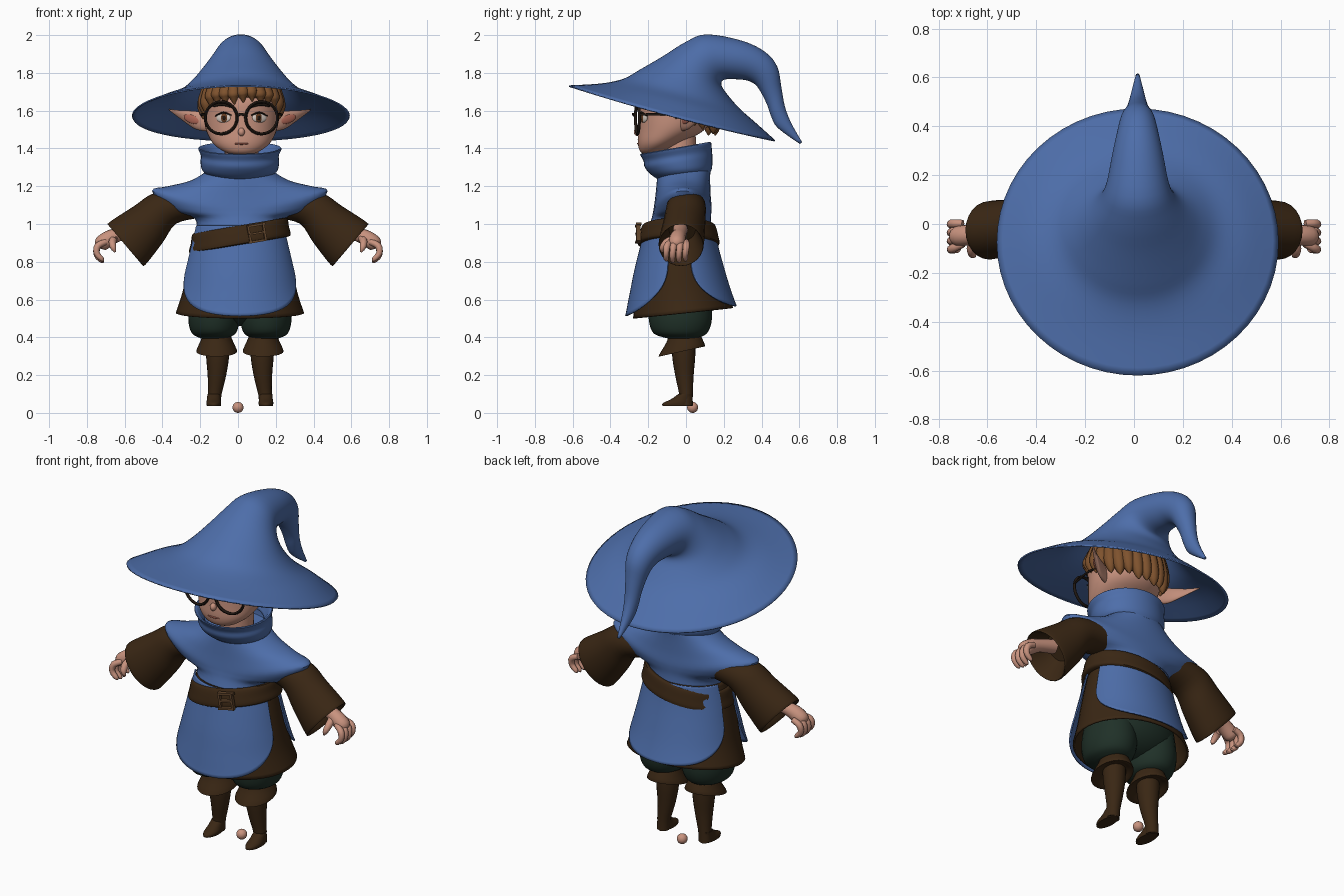
import bpy, bmesh, math, random
from mathutils import Vector, Matrix, Euler

if "Cube" in bpy.data.objects:
    bpy.data.objects.remove(bpy.data.objects["Cube"])
random.seed(3)
parts = []


def material(name, r, g, b):
    m = bpy.data.materials.new(name)
    m.use_nodes = True
    m.diffuse_color = (r, g, b, 1)
    node = m.node_tree.nodes["Principled BSDF"]
    node.inputs["Base Color"].default_value = (r, g, b, 1)
    node.inputs["Roughness"].default_value = 0.8
    return m


BLUE = material("blue cloth", .075, .155, .40)
BROWN = material("dark brown leather", .042, .02, .007)
GREEN = material("dark green cloth", .014, .03, .021)
SKIN = material("skin", .58, .29, .21)
HAIR = material("brown hair", .21, .085, .027)
DARK = material("glasses black", .015, .009, .006)
WHITE = material("eye white", .7, .62, .56)
IRIS = material("iris brown", .13, .045, .015)
LIP = material("lip pink", .42, .13, .09)
BRONZE = material("buckle bronze", .12, .06, .025)


def finish(bm, name, mat, x=0, thick=0):
    bmesh.ops.recalc_face_normals(bm, faces=bm.faces)
    me = bpy.data.meshes.new(name)
    bm.to_mesh(me)
    bm.free()
    me.materials.append(mat)
    ob = bpy.data.objects.new(name, me)
    ob.location.x = x
    bpy.context.collection.objects.link(ob)
    if thick:
        mod = ob.modifiers.new("thickness", "SOLIDIFY")
        mod.thickness, mod.offset = thick, 0
    parts.append(ob)
    return ob


def spline(rows, n):
    """Smooth in-between rows, Catmull-Rom."""
    out = []
    for i in range(len(rows) - 1):
        quad = [rows[max(0, min(len(rows) - 1, i + k))] for k in (-1, 0, 1, 2)]
        for j in range(n):
            t = j / n
            out.append([b + t / 2 * (c - a + t * (2 * a - 5 * b + 4 * c - d + t * (3 * (b - c) + d - a)))
                        for a, b, c, d in zip(*quad)])
    return out + [list(rows[-1])]


def skin_grid(name, grid, mat, x=0, closed=True, caps=True, thick=0):
    bm = bmesh.new()
    g = [[bm.verts.new(p) for p in row] for row in grid]
    n = len(g[0])
    for a, b in zip(g, g[1:]):
        for i in range(n if closed else n - 1):
            bm.faces.new((a[i], a[(i + 1) % n], b[(i + 1) % n], b[i]))
    if caps:
        bm.faces.new(g[0])
        bm.faces.new(g[-1])
    return finish(bm, name, mat, x, thick)


def front_back(row, a, tilt=0, grow=0):
    """Point on a ring given by its front (y, z), back (y, z), half width and side lift."""
    fy, fz, by, bz, w, lift = row
    c, s = math.cos(a), math.sin(a)
    x = (w + grow) * s
    return Vector((x, (fy + by) / 2 + ((fy - by) / 2 - grow) * c,
                   (fz + bz) / 2 + (fz - bz) / 2 * c + lift * s * s + tilt * x))


def loft(name, rows, mat, x=0, caps=True, thick=0, tilt=0, seg=40, n=4, shift=0):
    grid = [[front_back(r, math.tau * i / seg, tilt) + Vector((shift, 0, 0)) for i in range(seg)]
            for r in spline(rows, n)]
    return skin_grid(name, grid, mat, x, True, caps, thick)


def side_loft(name, rows, mat, sign, x=0, seg=24, n=4):
    """Rings given by top (x, z), bottom (x, z), half depth and y."""
    grid = []
    for tx, tz, bx, bz, w, y in spline(rows, n):
        ring = [(i * math.tau / seg) for i in range(seg)]
        grid.append([(sign * ((tx + bx) / 2 + (tx - bx) / 2 * math.cos(a)), y + w * math.sin(a),
                      (tz + bz) / 2 + (tz - bz) / 2 * math.cos(a)) for a in ring])
    return skin_grid(name, grid, mat, x)


def tube(name, rows, mat, x=0, seg=10, n=3):
    """Tapered tube through rows of x, y, z, radius."""
    pts = spline(rows, n)
    grid = []
    for i, p in enumerate(pts):
        t = (Vector(pts[min(i + 1, len(pts) - 1)][:3]) - Vector(pts[max(i - 1, 0)][:3])).normalized()
        u = t.cross(Vector((1, 0, 0) if abs(t.y) > .9 else (0, 1, 0))).normalized()
        v = t.cross(u)
        grid.append([Vector(p[:3]) + p[3] * (u * math.cos(k * math.tau / seg) + v * math.sin(k * math.tau / seg))
                     for k in range(seg)])
    return skin_grid(name, grid, mat, x)


def solid(name, kind, loc, size, mat, x=0, rot=(0, 0, 0)):
    bm = bmesh.new()
    m = Matrix.LocRotScale(Vector(loc), Euler(rot), Vector(size))
    if kind == "ball":
        bmesh.ops.create_uvsphere(bm, u_segments=24, v_segments=14, radius=1, matrix=m)
    else:
        bmesh.ops.create_cube(bm, size=2, matrix=m)
    return finish(bm, name, mat, x)


# Hat: wide tilted brim sweeping into a drooping point
loft("hat", [
    (-.62, 1.73, .47, 1.44, .575, -.015), (-.45, 1.74, .37, 1.53, .45, 0), (-.33, 1.765, .29, 1.6, .335, 0),
    (-.24, 1.815, .235, 1.66, .265, 0), (-.12, 1.885, .19, 1.72, .205, 0), (0, 1.96, .185, 1.755, .155, 0),
    (.11, 2.0, .21, 1.77, .125, 0), (.3, 1.965, .27, 1.77, .1, 0), (.42, 1.905, .33, 1.762, .08, 0),
    (.48, 1.83, .38, 1.73, .065, 0), (.5, 1.73, .43, 1.64, .045, 0), (.52, 1.62, .455, 1.57, .035, 0),
    (.555, 1.53, .49, 1.51, .025, 0), (.612, 1.43, .605, 1.427, .004, 0)],
    BLUE, .015, caps=False, thick=.008, seg=56)

# Head, neck and face
HX = .018
loft("head", [
    (-.215, 1.365, -.15, 1.365, .045, 0), (-.243, 1.385, -.1, 1.39, .1, 0), (-.255, 1.43, -.02, 1.43, .153, 0),
    (-.253, 1.5, .1, 1.5, .188, 0), (-.25, 1.58, .14, 1.58, .2, 0), (-.245, 1.66, .14, 1.66, .2, 0),
    (-.19, 1.745, .09, 1.745, .15, 0)], SKIN, HX)
tube("neck", [(0, -.03, 1.25, .09), (0, -.04, 1.5, .09)], SKIN, HX, seg=20)
solid("nose", "ball", (0, -.256, 1.487), (.018, .02, .022), SKIN, HX)
solid("mouth", "ball", (0, -.25, 1.425), (.038, .009, .006), LIP, HX)
tube("glasses_bridge", [(-.02, -.275, 1.575, .007), (0, -.28, 1.582, .007), (.02, -.275, 1.575, .007)], DARK, HX)
for s, side in ((1, "left"), (-1, "right")):
    turn = (0, 0, s * .45)
    solid(side + "_eye", "ball", (s * .095, -.224, 1.562), (.042, .01, .026), WHITE, HX, turn)
    solid(side + "_iris", "ball", (s * .092, -.232, 1.562), (.02, .006, .023), IRIS, HX, turn)
    solid(side + "_pupil", "ball", (s * .092, -.237, 1.562), (.009, .004, .011), DARK, HX, turn)
    tube(side + "_lash", [(s * .052, -.244, 1.575, .003), (s * .095, -.235, 1.59, .005),
                          (s * .138, -.206, 1.572, .003)], DARK, HX)
    tube(side + "_eyebrow", [(s * .04, -.246, 1.618, .007), (s * .1, -.228, 1.635, .009),
                             (s * .15, -.192, 1.622, .004)], DARK, HX)
    bpy.ops.mesh.primitive_torus_add(major_radius=.085, minor_radius=.008, major_segments=32, minor_segments=8,
                                     location=(HX + s * .107, -.257, 1.562), rotation=(math.pi / 2, 0, s * .12))
    rim = bpy.context.object
    rim.name = side + "_glasses_rim"
    rim.data.materials.append(DARK)
    parts.append(rim)
    tube(side + "_glasses_arm", [(s * .19, -.245, 1.58, .006), (s * .213, -.1, 1.58, .006),
                                 (s * .205, 0, 1.57, .006)], DARK, HX)
    side_loft(side + "_ear", [(.17, 1.585, .17, 1.49, .022, -.02), (.24, 1.598, .235, 1.502, .022, .01),
                              (.32, 1.602, .3, 1.545, .015, .06), (.375, 1.608, .373, 1.6, .003, .11)], SKIN, s, .01)
    solid(side + "_inner_ear", "ball", (s * .255, .002, 1.555), (.05, .008, .022), LIP, .01, (0, -s * .3, s * .5))

# Hair: cap and a ring of locks, short at the brow and long at the nape
loft("hair_cap", [(-.24, 1.67, .155, 1.52, .205, 0), (-.25, 1.7, .16, 1.6, .21, 0),
                  (-.22, 1.76, .12, 1.72, .17, 0), (-.1, 1.8, .05, 1.78, .05, 0)], HAIR, HX)
for i in range(26):
    a = math.tau * i / 26
    low = 1.56 + .09 * math.cos(a) + random.uniform(-.015, .015)
    rows = []
    for k, z, r in ((.85, 1.755, .028), (1, (low + 1.74) / 2, .034), (1.02, low + .04, .026), (1.02, low, .003)):
        b = a + (1.75 - z) * .5
        rows.append((.198 * k * math.sin(b), -.047 - .2 * k * math.cos(b), z, r))
    tube("hair_lock_%d" % i, rows, HAIR, HX)

# Tunic skirt, with rounded blue panels front and back
TX = .01
TUNIC = [(-.2, .99, .135, .99, .225, 0), (-.225, .88, .155, .88, .25, 0), (-.25, .75, .185, .76, .275, 0),
         (-.265, .62, .215, .65, .3, 0), (-.275, .5, .245, .555, .335, 0)]
loft("tunic_skirt", TUNIC, BROWN, TX, caps=False, thick=.01)
fine = spline(TUNIC, 16)
for name, turn in (("front_panel", 0), ("back_panel", math.pi)):
    grid = []
    for j in range(25):
        line = []
        for k in range(41):
            phi = math.pi * (k / 40 - .5)
            t = j / 24 * (.96 - .5 * (1 - math.cos(phi)))
            row = fine[round(t * (len(fine) - 1))]
            u = t * (len(fine) - 1)
            lo = int(u)
            row = [p + (q - p) * (u - lo) for p, q in zip(fine[lo], fine[min(lo + 1, len(fine) - 1)])]
            line.append(front_back(row, turn + 1.3 * math.sin(phi), 0, .012 + (.035 if not turn else .012) * t * t))
        grid.append(line)
    skin_grid(name, grid, BLUE, TX, closed=False, caps=False, thick=.008)

# Blue mantle with pointed shoulders, rolled collar
loft("mantle", [
    (-.15, 1.27, .13, 1.3, .165, 0), (-.155, 1.22, .128, 1.24, .26, 0), (-.162, 1.15, .13, 1.16, .38, .045),
    (-.17, 1.09, .135, 1.1, .465, .08), (-.175, 1.06, .135, 1.07, .375, .01), (-.185, 1.02, .132, 1.02, .24, .01),
    (-.215, .94, .14, .94, .232, 0)], BLUE, TX)
loft("collar", [(-.19, 1.32, .09, 1.36, .17, 0), (-.225, 1.36, .115, 1.42, .2, 0), (-.24, 1.367, .13, 1.43, .218, 0),
                (-.222, 1.335, .134, 1.39, .203, 0), (-.215, 1.3, .137, 1.35, .205, 0),
                (-.185, 1.265, .135, 1.3, .195, 0), (-.15, 1.24, .125, 1.27, .16, 0)], BLUE, TX, caps=False, thick=.006)

# Slanted belt and square buckle
SLANT = .17
loft("belt", [(-.2, .985, .13, .985, .22, 0), (-.23, .99, .155, .99, .25, 0), (-.25, .94, .17, .94, .26, 0),
              (-.256, .895, .176, .895, .268, 0), (-.22, .89, .14, .89, .23, 0)], BROWN, TX, caps=False, tilt=SLANT)
for name, dx, dz, w, h in (("top", 0, .043, .045, .006), ("bottom", 0, -.043, .045, .006), ("left", .04, 0, .006, .048),
                           ("right", -.04, 0, .006, .048), ("prong", 0, 0, .04, .005)):
    solid("buckle_" + name, "box", (.09 + dx, -.252, .952 + dz + dx * SLANT), (w, .012, h), BRONZE, TX, (0, -SLANT, .12))

# Breeches seat
solid("breeches_seat", "ball", (0, -.02, .62), (.27, .185, .16), GREEN, TX)

for s, side in ((1, "left"), (-1, "right")):
    # Bell sleeve, folded inward at the cuff
    side_loft(side + "_sleeve", [
        (.26, 1.19, .22, 1.03, .1, 0), (.44, 1.165, .33, 1.0, .105, 0), (.55, 1.095, .4, .9, .112, -.01),
        (.68, 1.01, .49, .785, .12, -.025), (.67, 1.0, .5, .8, .108, -.025), (.56, 1.03, .46, .91, .07, -.02)], BROWN, s)
    # Hand with curled fingers
    tube(side + "_palm", [(s * .54, -.03, .97, .04), (s * .63, -.035, .945, .036), (s * .68, -.045, .925, .042),
                          (s * .725, -.05, .895, .04), (s * .74, -.05, .88, .02)], SKIN, seg=16)
    for i in range(4):
        y = -.1 + .034 * i
        d = .008 * (i in (1, 2))
        tube("%s_finger_%d" % (side, i + 1), [(s * .7, y * .8, .905, .016), (s * .742, y, .885, .018),
             (s * .748, y - .005, .845 - d, .016), (s * .722, y - .005, .815 - d, .013),
             (s * .712, y, .807 - d, .005)], SKIN)
    tube(side + "_thumb", [(s * .655, -.055, .925, .022), (s * .665, -.1, .905, .02),
                           (s * .66, -.125, .875, .016), (s * .65, -.125, .852, .006)], SKIN)
    # Puffed breeches leg
    loft(side + "_breeches", [(-.17, .66, .12, .66, .12, 0), (-.195, .56, .135, .56, .132, 0),
                              (-.195, .48, .135, .48, .134, 0), (-.17, .42, .11, .42, .115, 0),
                              (-.1, .395, .06, .395, .07, 0)], GREEN, TX, seg=28, shift=s * .138)
    # Boot: flared cuff, tapering shaft, pointed foot
    loft(side + "_boot_cuff", [(-.09, .415, .07, .42, .07, 0), (-.105, .37, .085, .395, .085, 0),
                               (-.145, .298, .1, .352, .108, 0), (-.09, .33, .06, .36, .07, 0)],
         BROWN, TX, seg=28, shift=s * .123)
    shaft = [(s * .118, -.012, .39, .062), (s * .118, -.012, .3, .061), (s * .122, -.008, .2, .049),
             (s * .133, 0, .1, .036), (s * .137, 0, .04, .036)]
    tube(side + "_boot_shaft", shaft, BROWN, TX, seg=20)
    loft(side + "_boot_foot", [(-.125, .036, .034, .036, .037, 0), (-.122, .052, .036, .055, .039, 0),
                               (-.08, .072, .035, .075, .036, 0), (-.04, .1, .034, .1, .034, 0)],
         BROWN, TX, seg=24, shift=s * .138)

# Small ball between the feet
solid("ground_ball", "ball", (0, .035, .029), (.029, .029, .029), SKIN)

bpy.ops.object.select_all(action="DESELECT")
for ob in parts:
    ob.select_set(True)
bpy.context.view_layer.objects.active = parts[0]
bpy.ops.object.shade_smooth_by_angle(angle=math.radians(45))
